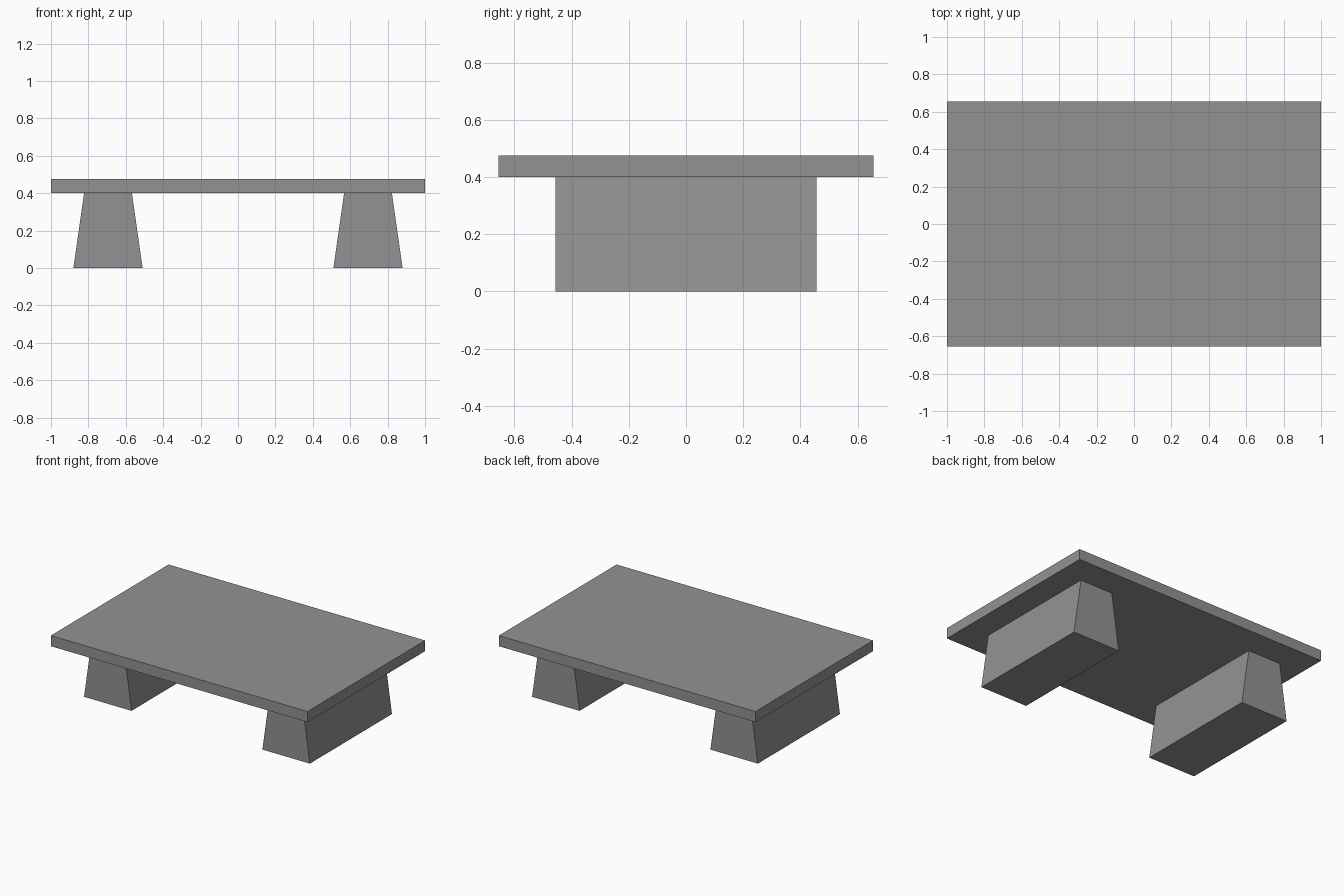
import bpy
import bmesh

cube = bpy.data.objects.get("Cube")
if cube:
    bpy.data.objects.remove(cube, do_unlink=True)

TOP_SIZE = (2.0, 1.31)
TOP_Z = (0.40, 0.475)
LEG_X = 0.695
LEG_DEPTH = 0.914
LEG_WIDTHS = (0.37, 0.256)  # at the floor, under the top

grey = bpy.data.materials.new("stone_grey")
grey.use_nodes = True
grey.diffuse_color = (0.29, 0.29, 0.29, 1)
grey.node_tree.nodes["Principled BSDF"].inputs["Base Color"].default_value = grey.diffuse_color


def block(name, x, z_range, widths, depth):
    """Box whose width may change from bottom to top."""
    bm = bmesh.new()
    bmesh.ops.create_cube(bm, size=1)
    for v in bm.verts:
        upper = v.co.z > 0
        v.co.x *= widths[upper]
        v.co.y *= depth
        v.co.z = z_range[upper]
    mesh = bpy.data.meshes.new(name)
    bm.to_mesh(mesh)
    bm.free()
    mesh.materials.append(grey)
    obj = bpy.data.objects.new(name, mesh)
    obj.location.x = x
    bpy.context.collection.objects.link(obj)
    return obj


# Flat slab top
block("table_top", 0, TOP_Z, (TOP_SIZE[0], TOP_SIZE[0]), TOP_SIZE[1])

# Tapered pedestal legs
for side, sign in (("left", 1), ("right", -1)):
    block(side + "_leg", sign * LEG_X, (0, TOP_Z[0]), LEG_WIDTHS, LEG_DEPTH)
